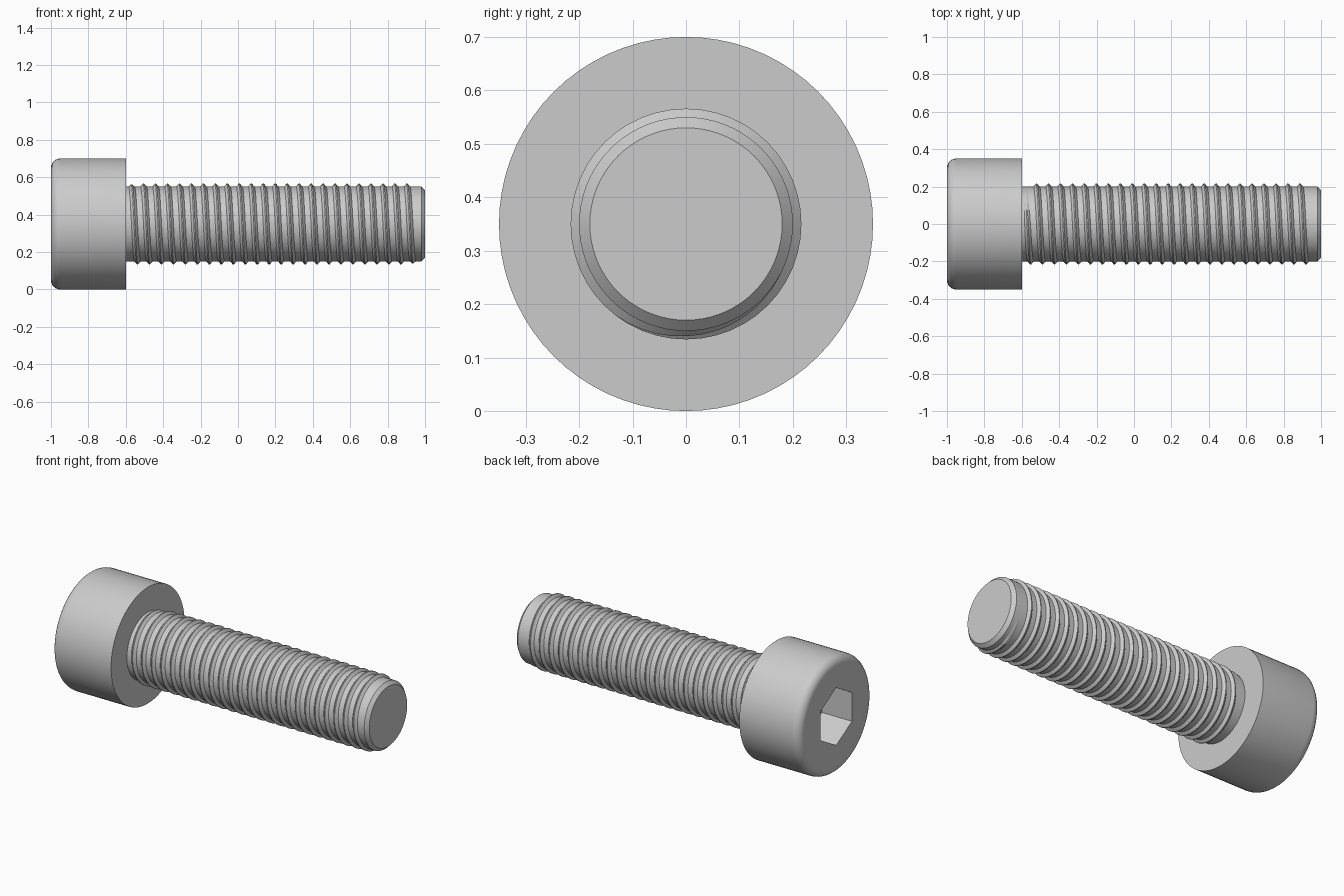
import bpy, bmesh
from math import sin, cos, pi, tau

if "Cube" in bpy.data.objects:
    bpy.data.objects.remove(bpy.data.objects["Cube"])

CZ = 0.35  # height of the bolt axis


def make_object(name, verts, faces, smooth=True):
    me = bpy.data.meshes.new(name)
    me.from_pydata(verts, [], faces)
    bm = bmesh.new()
    bm.from_mesh(me)
    bmesh.ops.recalc_face_normals(bm, faces=bm.faces)
    bm.to_mesh(me)
    bm.free()
    ob = bpy.data.objects.new(name, me)
    bpy.context.collection.objects.link(ob)
    if smooth:
        bpy.ops.object.select_all(action='DESELECT')
        ob.select_set(True)
        bpy.context.view_layer.objects.active = ob
        bpy.ops.object.shade_smooth_by_angle(angle=pi / 6)
    return ob


def around(x, r, a):
    return (x, r * cos(a), CZ + r * sin(a))


def lathe(name, profile, n, phase=0, smooth=True):
    """Closed solid turned about the x axis from (x, radius) points."""
    verts = [around(x, r, phase + tau * i / n) for x, r in profile for i in range(n)]
    faces = [(k * n + i, k * n + (i + 1) % n, (k + 1) * n + (i + 1) % n, (k + 1) * n + i)
             for k in range(len(profile) - 1) for i in range(n)]
    last = (len(profile) - 1) * n
    faces += [tuple(range(n)), tuple(range(last, last + n))]
    return make_object(name, verts, faces, smooth)


# Head with a rounded outer rim
F = 0.05
rim = [(-1 + F - F * cos(t * pi / 12), 0.35 - F + F * sin(t * pi / 12)) for t in range(7)]
head = lathe("head", rim + [(-0.6, 0.35)], 72)

# Hexagonal socket cut into the head
cutter = lathe("socket_cutter", [(-1.1, 0.173), (-0.8, 0.173)], 6, pi / 2, False)
cutter.hide_render = True
cutter.hide_set(True)
cut = head.modifiers.new("socket", 'BOOLEAN')
cut.operation = 'DIFFERENCE'
cut.solver = 'EXACT'
cut.object = cutter

# Shank with a chamfered tip
lathe("shank", [(-0.62, 0.2), (0.98, 0.2), (1.0, 0.18)], 72)

# Right-handed helical thread ridge, fading out at both ends
START, END, PITCH, STEPS = -0.585, 0.95, 0.064, 48
total = int((END - START) / PITCH * STEPS)
verts, faces = [], []
for i in range(total + 1):
    a = tau * i / STEPS
    x = START + PITCH * i / STEPS
    fade = min(1, i / 16, (total - i) / 16)
    crest = 0.197 + 0.019 * fade
    verts += [around(x - 0.02, 0.196, a), around(x - 0.003, crest, a),
              around(x + 0.003, crest, a), around(x + 0.02, 0.196, a)]
    if i:
        p, q = 4 * (i - 1), 4 * i
        faces += [(p + k, p + (k + 1) % 4, q + (k + 1) % 4, q + k) for k in range(4)]
faces += [(0, 1, 2, 3), tuple(4 * total + k for k in range(4))]
make_object("thread", verts, faces)
